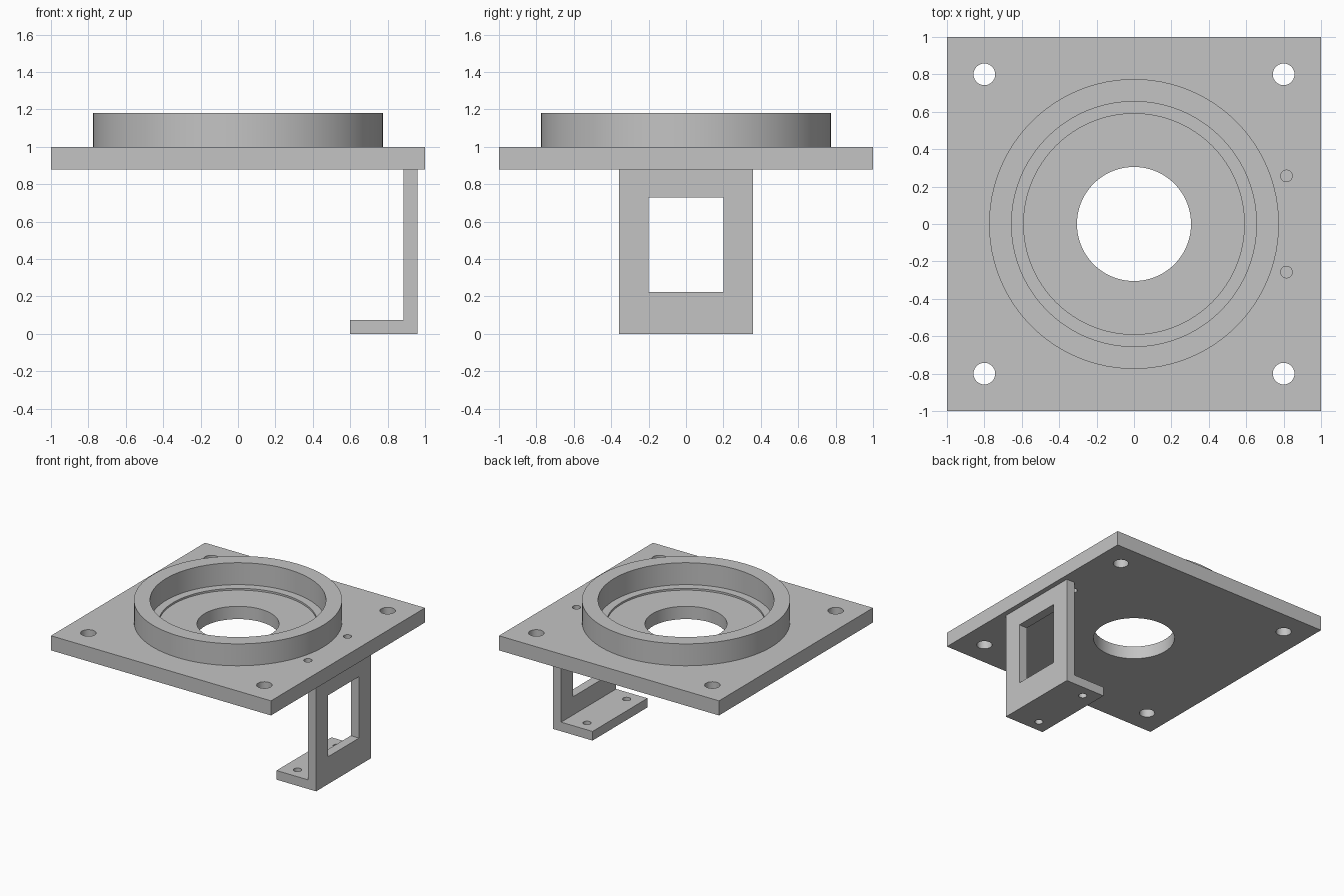
import bpy, bmesh, math

default = bpy.data.objects.get("Cube")
if default:
    bpy.data.objects.remove(default, do_unlink=True)

grey = bpy.data.materials.new("machined grey")
grey.use_nodes = True
COLOUR = (0.55, 0.55, 0.55, 1)
grey.diffuse_color = COLOUR
grey.node_tree.nodes["Principled BSDF"].inputs["Base Color"].default_value = COLOUR


def prism(name, outline, axis, low, high):
    """Extrude a 2D outline along z ('z') or along y ('y', outline in x-z)."""
    def place(p, d):
        return (p[0], p[1], d) if axis == 'z' else (p[0], d, p[1])
    bm = bmesh.new()
    base = bm.faces.new([bm.verts.new(place(p, low)) for p in outline])
    new = bmesh.ops.extrude_face_region(bm, geom=[base])["geom"]
    shift = [b - a for a, b in zip(place((0, 0), low), place((0, 0), high))]
    bmesh.ops.translate(bm, vec=shift,
                        verts=[v for v in new if isinstance(v, bmesh.types.BMVert)])
    bmesh.ops.recalc_face_normals(bm, faces=bm.faces)
    mesh = bpy.data.meshes.new(name)
    bm.to_mesh(mesh)
    bm.free()
    mesh.materials.append(grey)
    obj = bpy.data.objects.new(name, mesh)
    bpy.context.collection.objects.link(obj)
    return obj


def disc(name, x, y, radius, low, high, sides=32):
    turn = [2 * math.pi * i / sides for i in range(sides)]
    outline = [(x + radius * math.cos(a), y + radius * math.sin(a)) for a in turn]
    return prism(name, outline, 'z', low, high)


def box(name, x0, x1, y0, y1, z0, z1):
    return prism(name, [(x0, y0), (x1, y0), (x1, y1), (x0, y1)], 'z', z0, z1)


def combine(target, tool, operation='DIFFERENCE'):
    tool.hide_render = True
    mod = target.modifiers.new(operation, 'BOOLEAN')
    mod.operation, mod.solver, mod.object = operation, 'EXACT', tool
    bpy.context.view_layer.objects.active = target
    bpy.ops.object.modifier_apply(modifier=mod.name)
    bpy.data.objects.remove(tool, do_unlink=True)


def finish(obj):
    bpy.ops.object.select_all(action='DESELECT')
    obj.select_set(True)
    bpy.context.view_layer.objects.active = obj
    bpy.ops.object.shade_smooth_by_angle(angle=math.radians(30))


BOTTOM, TOP, RIM = 0.88, 1.0, 1.18

# Square plate with a raised bearing collar
plate = box("mounting_plate", -1, 1, -1, 1, BOTTOM, TOP)
combine(plate, disc("collar", 0, 0, 0.775, TOP - 0.05, RIM, 96), 'UNION')

# Stepped seat and through bore
for radius, floor in ((0.655, TOP), (0.59, 0.985), (0.305, BOTTOM - 0.1)):
    combine(plate, disc("bore_cutter", 0, 0, radius, floor, RIM + 0.1, 96))

# Corner bolt holes and the two bracket screw holes
holes = [(x, y, 0.058) for x in (-0.8, 0.8) for y in (-0.8, 0.8)]
holes += [(0.815, y, 0.031) for y in (-0.257, 0.257)]
for x, y, radius in holes:
    combine(plate, disc("hole_cutter", x, y, radius, BOTTOM - 0.1, TOP + 0.1))
finish(plate)

# L-shaped bracket hanging under the plate
profile = [(0.6, 0), (0.96, 0), (0.96, BOTTOM), (0.885, BOTTOM), (0.885, 0.075), (0.6, 0.075)]
bracket = prism("hanging_bracket", profile, 'y', -0.357, 0.357)
combine(bracket, box("window_cutter", 0.8, 1.1, -0.2, 0.2, 0.225, 0.73))
for y in (-0.257, 0.257):
    combine(bracket, disc("foot_hole_cutter", 0.72, y, 0.031, -0.1, 0.2))
finish(bracket)
